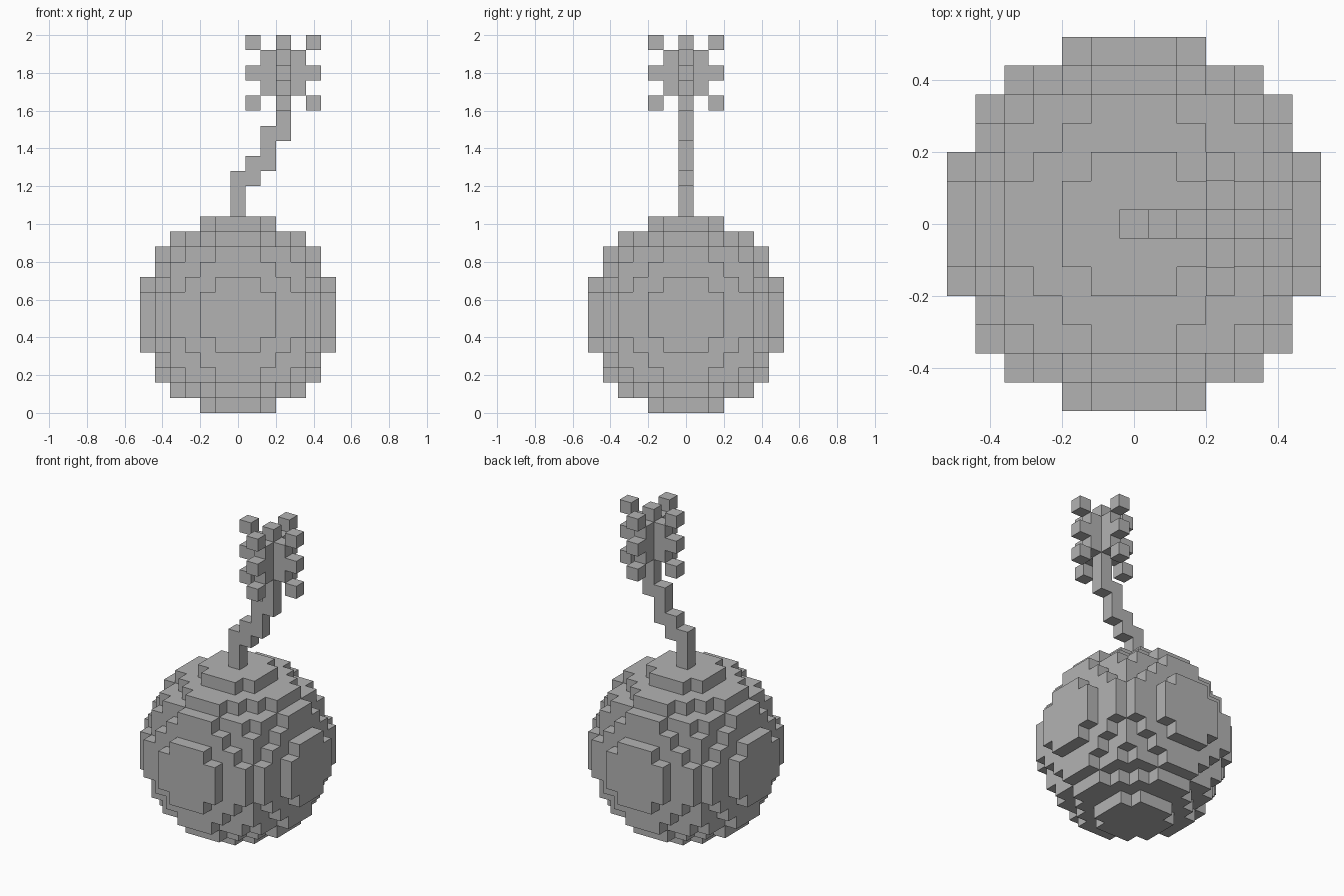
import bpy
import bmesh
from itertools import product
from mathutils import Vector

cube = bpy.data.objects.get("Cube")
if cube:
    bpy.data.objects.remove(cube, do_unlink=True)

VOXEL = 0.08
CENTRE = Vector((0, 0, 0.52))

grey = bpy.data.materials.new("plain_grey")
grey.use_nodes = True
colour = (0.45, 0.45, 0.45, 1)
grey.diffuse_color = colour
grey.node_tree.nodes["Principled BSDF"].inputs["Base Color"].default_value = colour


def voxel_object(name, cells, solid):
    """Mesh the outer faces of a set of cells, skipping faces against solid ones."""
    bm = bmesh.new()
    verts = {}

    def vert(corner):
        key = tuple(corner)
        if key not in verts:
            verts[key] = bm.verts.new(CENTRE + Vector(corner) * VOXEL)
        return verts[key]

    for cell in sorted(cells):
        for axis, side in product(range(3), (-1, 1)):
            neighbour = list(cell)
            neighbour[axis] += side
            if tuple(neighbour) in solid:
                continue
            u, v = (axis + 1) % 3, (axis + 2) % 3
            ring = []
            for du, dv in ((-1, -1), (1, -1), (1, 1), (-1, 1))[::side]:
                corner = list(cell)
                corner[axis] += side / 2
                corner[u] += du / 2
                corner[v] += dv / 2
                ring.append(vert(corner))
            bm.faces.new(ring)
    mesh = bpy.data.meshes.new(name)
    bm.to_mesh(mesh)
    bm.free()
    mesh.materials.append(grey)
    obj = bpy.data.objects.new(name, mesh)
    bpy.context.collection.objects.link(obj)


# Round body: every cell inside the sphere
ball = {c for c in product(range(-6, 7), repeat=3)
        if Vector(c).length <= 6.5}

# Stepped fuse leaning to the left: (column, lowest cell, highest cell)
fuse = {(i, 0, k)
        for i, low, high in ((0, 7, 9), (1, 9, 10), (2, 10, 12), (3, 12, 13))
        for k in range(low, high + 1)}

# Spark: the same star pattern in two crossed upright planes
star = [(a, b) for a, b in product(range(-2, 3), repeat=2)
        if a == 0 or b == 0 or abs(a) == abs(b)]
spark = {(3 + a, 0, 16 + b) for a, b in star}
spark |= {(3, a, 16 + b) for a, b in star}

solid = ball | fuse | spark
for name, cells in (("ball_body", ball), ("fuse", fuse), ("spark", spark)):
    voxel_object(name, cells, solid)
